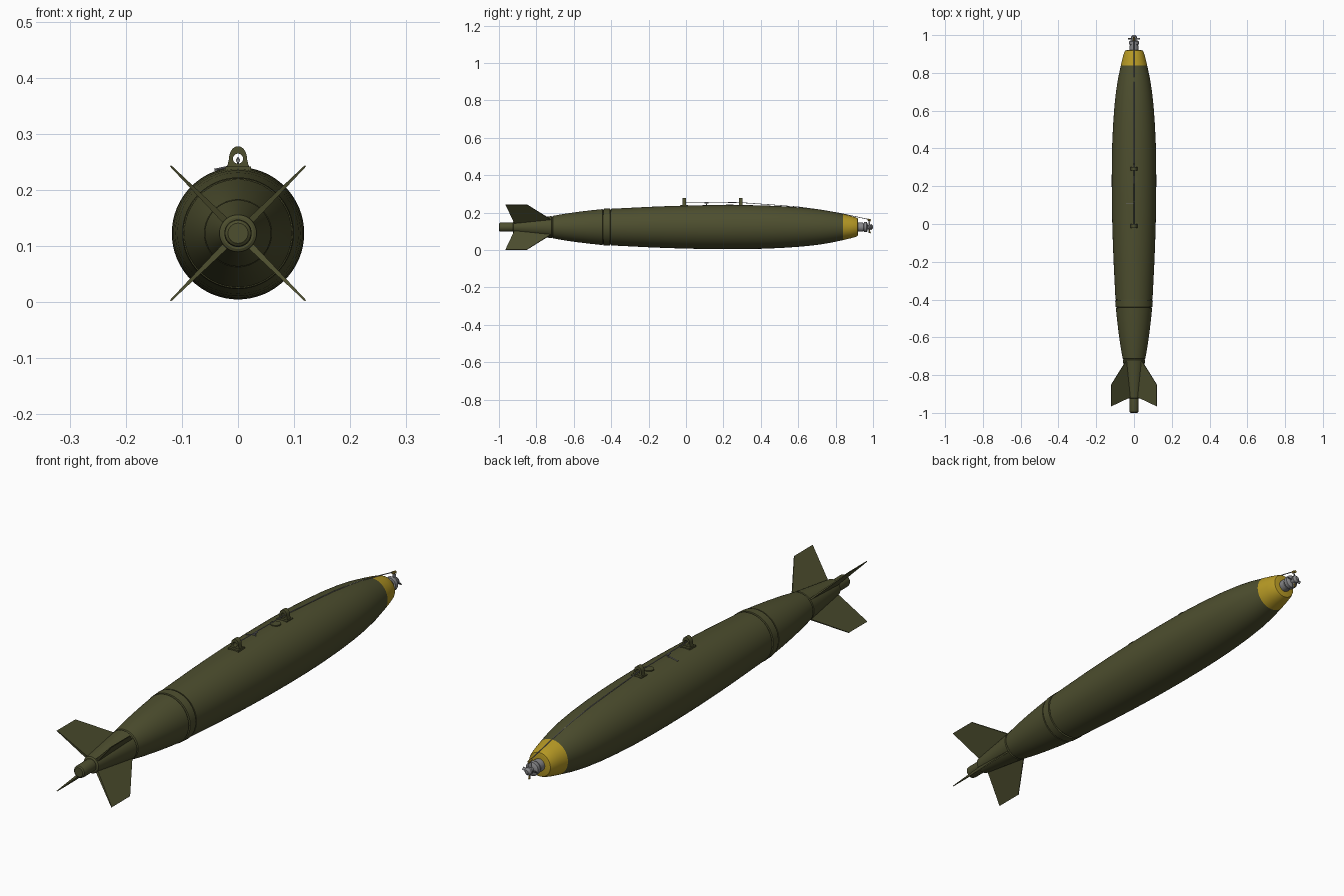
import bpy, bmesh, math
from mathutils import Vector, Matrix

if "Cube" in bpy.data.objects:
    bpy.data.objects.remove(bpy.data.objects["Cube"])

AXIS_Z = 0.123


def material(name, rgb):
    m = bpy.data.materials.new(name)
    m.diffuse_color = (*rgb, 1)
    m.use_nodes = True
    m.node_tree.nodes["Principled BSDF"].inputs["Base Color"].default_value = m.diffuse_color
    return m


olive = material("olive drab", (0.075, 0.077, 0.028))
yellow = material("yellow band", (0.47, 0.32, 0.018))
grey = material("grey metal", (0.24, 0.24, 0.25))
brass = material("brass", (0.30, 0.20, 0.025))


def finish(name, bm, mat, smooth=True):
    bmesh.ops.recalc_face_normals(bm, faces=bm.faces[:])
    me = bpy.data.meshes.new(name)
    bm.to_mesh(me)
    bm.free()
    ob = bpy.data.objects.new(name, me)
    bpy.context.collection.objects.link(ob)
    me.materials.append(mat)
    if smooth:
        bpy.ops.object.select_all(action='DESELECT')
        ob.select_set(True)
        bpy.context.view_layer.objects.active = ob
        bpy.ops.object.shade_smooth_by_angle(angle=math.radians(30))
    return ob


def lathe(name, profile, mat, segs=64):
    """Closed turned part along y from (y, radius) pairs."""
    bm = bmesh.new()
    rings = [[bm.verts.new((r * math.cos(2 * math.pi * i / segs), y,
                            AXIS_Z + r * math.sin(2 * math.pi * i / segs)))
              for i in range(segs)] for y, r in profile]
    for a, b in zip(rings, rings[1:]):
        for i in range(segs):
            j = (i + 1) % segs
            bm.faces.new((a[i], a[j], b[j], b[i]))
    bm.faces.new(rings[0])
    bm.faces.new(rings[-1])
    return finish(name, bm, mat)


def cylinder(name, p, q, r, mat, segs=24, r2=None):
    p, q = Vector(p), Vector(q)
    rot = (q - p).to_track_quat('Z', 'Y').to_matrix().to_4x4()
    bm = bmesh.new()
    bmesh.ops.create_cone(bm, cap_ends=True, segments=segs, radius1=r,
                          radius2=r if r2 is None else r2, depth=(q - p).length,
                          matrix=Matrix.Translation((p + q) / 2) @ rot)
    return finish(name, bm, mat)


def box(name, centre, size, mat):
    bm = bmesh.new()
    bmesh.ops.create_cube(bm, size=1, matrix=Matrix.Translation(centre)
                          @ Matrix.Diagonal((*size, 1)))
    return finish(name, bm, mat, False)


def curve(name, points, radius, mat):
    cu = bpy.data.curves.new(name, 'CURVE')
    cu.dimensions = '3D'
    cu.bevel_depth = radius
    cu.bevel_resolution = 1
    cu.use_fill_caps = True
    sp = cu.splines.new('POLY')
    sp.points.add(len(points) - 1)
    for pt, co in zip(sp.points, points):
        pt.co = (*co, 1)
    ob = bpy.data.objects.new(name, cu)
    bpy.context.collection.objects.link(ob)
    cu.materials.append(mat)


# Main casing, with a yellow nose ring
lathe("casing", [(-0.40, 0.098), (-0.30, 0.103), (-0.20, 0.108), (-0.10, 0.112),
                 (0.0, 0.115), (0.10, 0.117), (0.22, 0.118), (0.32, 0.1175),
                 (0.42, 0.1155), (0.52, 0.111), (0.62, 0.104), (0.70, 0.0955),
                 (0.77, 0.0845), (0.84, 0.0695)], olive)
lathe("nose_ring", [(0.84, 0.0695), (0.88, 0.060), (0.908, 0.052),
                    (0.918, 0.047), (0.92, 0.04)], yellow)

# Joint collar with grooves, then the tail cone
lathe("joint_collar", [(-0.445, 0.092), (-0.441, 0.092), (-0.44, 0.098), (-0.406, 0.0995),
                       (-0.405, 0.094), (-0.399, 0.094)], olive)
lathe("tail_cone", [(-0.715, 0.055), (-0.712, 0.060), (-0.65, 0.071), (-0.58, 0.081),
                    (-0.51, 0.0895), (-0.446, 0.096), (-0.444, 0.092)], olive)
lathe("tail_sleeve", [(-0.925, 0.028), (-0.922, 0.033), (-0.82, 0.046), (-0.719, 0.059),
                      (-0.716, 0.055), (-0.712, 0.055)], olive)
lathe("tail_tube", [(-1.0, 0.018), (-0.996, 0.023), (-0.99, 0.0245),
                    (-0.92, 0.0245)], olive, 32)

# Four tapered fins
outline = [(-0.715, 0.05, 0.003), (-0.85, 0.17, 0.0015),
           (-0.965, 0.17, 0.0015), (-0.915, 0.025, 0.006)]
for k in range(4):
    a = math.pi / 4 + k * math.pi / 2
    out = Vector((math.cos(a), 0, math.sin(a)))
    side = Vector((-math.sin(a), 0, math.cos(a)))
    bm = bmesh.new()
    loops = [[bm.verts.new(out * r + side * t * s + Vector((0, y, AXIS_Z)))
              for y, r, t in outline] for s in (-1, 1)]
    for f in loops:
        bm.faces.new(f)
    for i in range(4):
        j = (i + 1) % 4
        bm.faces.new((loops[0][i], loops[0][j], loops[1][j], loops[1][i]))
    finish(f"tail_fin_{k + 1}", bm, olive, False)

# Suspension lugs: pierced plates on square feet
for k, y in enumerate((-0.01, 0.293)):
    n = 32
    bm = bmesh.new()
    rings = []
    for dy in (-0.01, 0.01):
        outer, inner = [], []
        for i in range(n):
            a = 2 * math.pi * i / n
            c, s = math.cos(a), math.sin(a)
            # round top, flared foot
            x, z = (0.016 * c, 0.022 * s) if s >= 0 else \
                   (max(-1, min(1, c * 1.4)) * (0.016 + 0.008 * -s), 0.026 * max(-1, s * 1.4))
            outer.append(bm.verts.new((x, y + dy, 0.256 + z)))
            inner.append(bm.verts.new((0.009 * c, y + dy, 0.256 + 0.009 * s)))
        rings.append((outer, inner))
    (o1, i1), (o2, i2) = rings
    for i in range(n):
        j = (i + 1) % n
        for p, q in ((o1, i1), (o2, i2), (o1, o2), (i1, i2)):
            bm.faces.new((p[i], p[j], q[j], q[i]))
    finish(f"lug_{k + 1}", bm, olive)
    box(f"lug_foot_{k + 1}", (0, y, 0.236), (0.046, 0.04, 0.012), olive)

# Charging well cap and arming clip on the spine
cylinder("well_cap", (0, 0.235, 0.228), (0, 0.235, 0.244), 0.02, olive)
cylinder("arming_clip", (-0.042, 0.11, 0.236), (0.0, 0.11, 0.245), 0.002, grey, 8)
cylinder("wire_clip", (0, 0.10, 0.253), (0, 0.12, 0.253), 0.004, grey, 10)

# Arming wire along the spine to the nose
curve("arming_wire", [(0, -0.01, 0.257), (0, 0.293, 0.254), (0, 0.45, 0.243),
                      (0, 0.60, 0.231), (0, 0.72, 0.215), (0, 0.84, 0.194),
                      (0, 0.98, 0.163)], 0.0018, grey)
curve("wire_drop", [(0, 0.11, 0.256), (0, 0.11, 0.238)], 0.0018, grey)

# Nose fuze
lathe("fuze_body", [(0.915, 0.024), (0.945, 0.024), (0.946, 0.020), (0.95, 0.020),
                    (0.951, 0.027), (0.966, 0.027), (0.97, 0.022), (0.972, 0.012)], grey, 32)
lathe("fuze_hub", [(0.968, 0.012), (0.985, 0.012), (0.986, 0.016), (0.992, 0.015),
                   (1.0, 0.007)], grey, 24)
# Pitched vane blades
for k in range(4):
    bm = bmesh.new()
    bmesh.ops.create_cube(bm, size=1, matrix=Matrix.Translation((0, 0.98, AXIS_Z))
                          @ Matrix.Rotation(k * math.pi / 2, 4, 'Y')
                          @ Matrix.Translation((0, 0, 0.020))
                          @ Matrix.Rotation(math.radians(35), 4, 'Z')
                          @ Matrix.Diagonal((0.012, 0.002, 0.022, 1)))
    finish(f"vane_blade_{k + 1}", bm, grey, False)
# Wire keeper arms
cylinder("keeper_top", (0, 0.970, 0.163), (0, 0.988, 0.159), 0.0055, brass, 12)
cylinder("keeper_stem", (0, 0.978, 0.130), (0, 0.978, 0.161), 0.002, grey, 8)
cylinder("keeper_bottom", (0, 0.974, 0.118), (0, 0.986, 0.090), 0.003, brass, 10)
